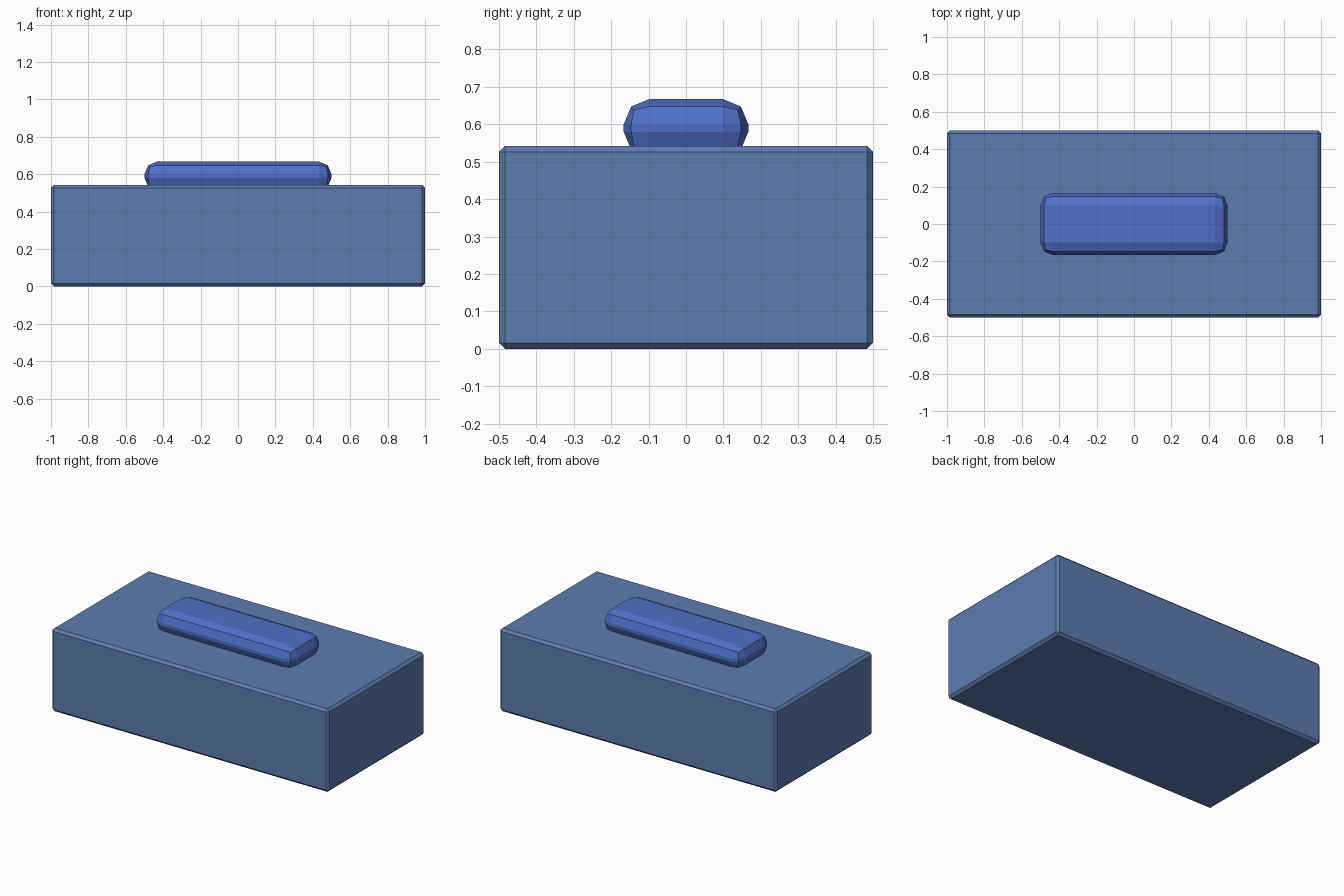
import bpy
import bmesh

if "Cube" in bpy.data.objects:
    bpy.data.objects.remove(bpy.data.objects["Cube"])


def rounded_box(name, size, z_mid, bevel, segments, color):
    """Box centred on x and y, with every edge bevelled, flat shaded."""
    bm = bmesh.new()
    bmesh.ops.create_cube(bm, size=1)
    bmesh.ops.scale(bm, vec=size, verts=bm.verts)
    bmesh.ops.bevel(bm, geom=bm.edges[:], offset=bevel, offset_type='OFFSET',
                    segments=segments, profile=0.5, affect='EDGES')
    mesh = bpy.data.meshes.new(name)
    bm.to_mesh(mesh)
    bm.free()
    obj = bpy.data.objects.new(name, mesh)
    obj.location.z = z_mid
    bpy.context.collection.objects.link(obj)
    mat = bpy.data.materials.new(name + "_color")
    mat.diffuse_color = color
    mat.use_nodes = True
    mat.node_tree.nodes["Principled BSDF"].inputs["Base Color"].default_value = mat.diffuse_color
    mesh.materials.append(mat)
    return obj


# Main block with thin chamfers
rounded_box("base_block", (2.0, 1.0, 0.542), 0.271, 0.016, 1, (0.11, 0.2, 0.43, 1))

# Rounded bar half sunk into the top
rounded_box("top_bar", (1.0, 0.333, 0.154), 0.59, 0.067, 2, (0.08, 0.16, 0.58, 1))
